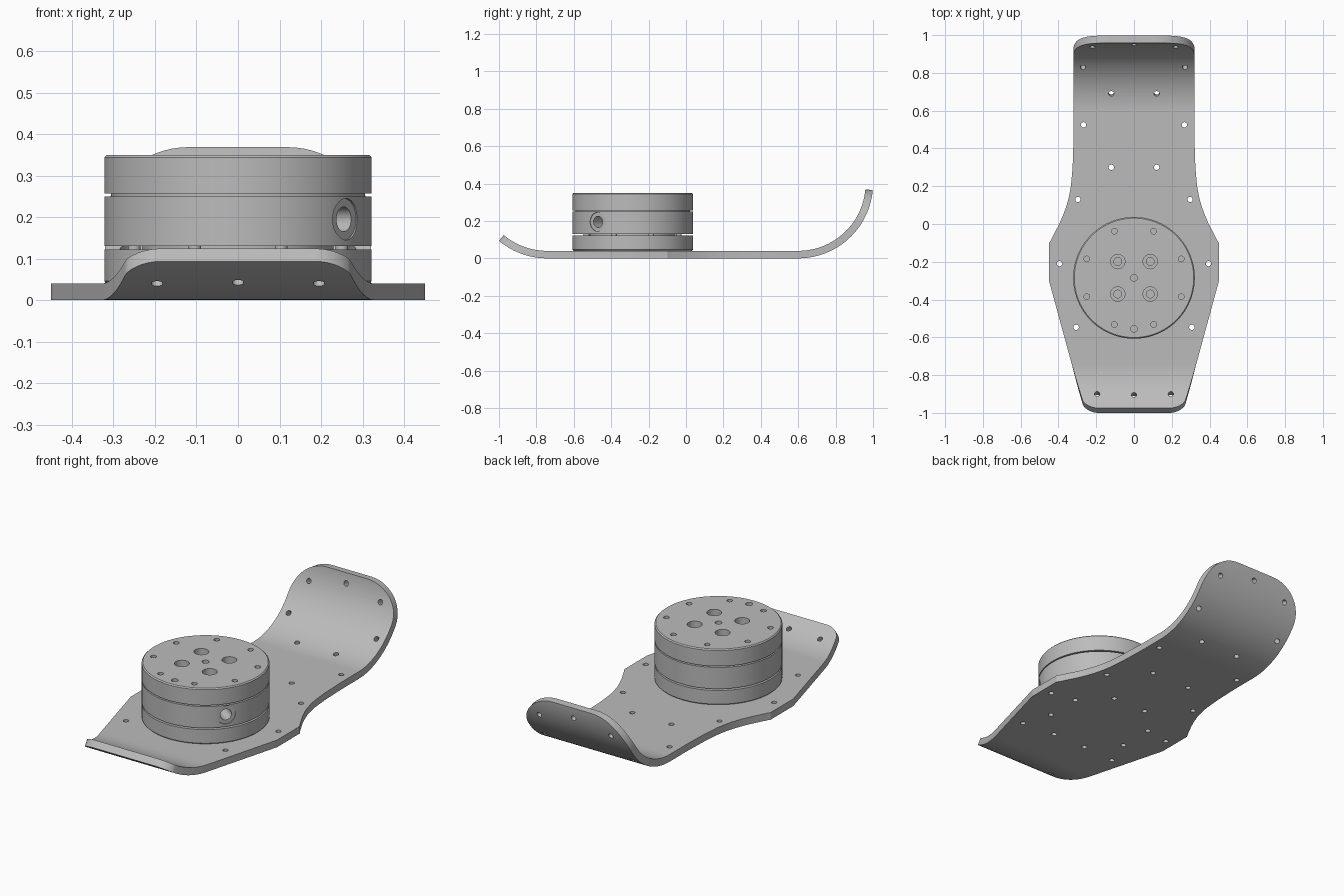
import bpy, bmesh
from math import radians, sin, cos, pi, sqrt
from mathutils import Matrix, Vector

if "Cube" in bpy.data.objects:
    bpy.data.objects.remove(bpy.data.objects["Cube"], do_unlink=True)

grey = bpy.data.materials.new("machined_grey")
grey.use_nodes = True
grey.diffuse_color = (0.5, 0.5, 0.5, 1)
grey.node_tree.nodes["Principled BSDF"].inputs["Base Color"].default_value = (0.5, 0.5, 0.5, 1)


def finish(bm, name):
    bmesh.ops.recalc_face_normals(bm, faces=bm.faces)
    mesh = bpy.data.meshes.new(name)
    bm.to_mesh(mesh)
    bm.free()
    mesh.materials.append(grey)
    obj = bpy.data.objects.new(name, mesh)
    bpy.context.collection.objects.link(obj)
    return obj


def lathe(bm, profile, matrix, steps):
    """Revolve an (r, z) profile, which starts and ends on the axis."""
    part = bmesh.new()
    verts = [part.verts.new((r, 0, z)) for r, z in profile]
    edges = [part.edges.new(pair) for pair in zip(verts, verts[1:])]
    bmesh.ops.spin(part, geom=verts + edges, cent=(0, 0, 0), axis=(0, 0, 1),
                   angle=2 * pi, steps=steps)
    bmesh.ops.remove_doubles(part, verts=part.verts, dist=1e-5)
    bmesh.ops.recalc_face_normals(part, faces=part.faces)
    part.transform(matrix)
    temp = bpy.data.meshes.new("temp")
    part.to_mesh(temp)
    part.free()
    bm.from_mesh(temp)
    bpy.data.meshes.remove(temp)


def pin(bm, matrix, radius, low, high, steps=24):
    lathe(bm, [(0, low), (radius, low), (radius, high), (0, high)], matrix, steps)


def smooth(obj):
    bpy.ops.object.select_all(action="DESELECT")
    obj.select_set(True)
    bpy.context.view_layer.objects.active = obj
    bpy.ops.object.shade_smooth_by_angle(angle=radians(30))


def cut(obj, cutter_bm):
    cutter = finish(cutter_bm, "hole_cutter")
    cutter.hide_render = True
    mod = obj.modifiers.new("holes", "BOOLEAN")
    mod.operation = "DIFFERENCE"
    mod.solver = "EXACT"
    mod.object = cutter
    bpy.context.view_layer.objects.active = obj
    bpy.ops.object.modifier_apply(modifier=mod.name)
    bpy.data.objects.remove(cutter, do_unlink=True)


# Bent plate: s runs along the middle of the sheet, curling up at both ends
THICK, BEND = 0.04, 0.38
FLAT_FRONT, FLAT_BACK = -0.743, 0.6
S_FRONT = FLAT_FRONT - BEND * radians(40)
S_BACK = FLAT_BACK + BEND * radians(85)
OUTLINE = [(S_FRONT, 0.257), (-0.3, 0.45), (-0.1, 0.45), (-0.085, 0.44), (0, 0.396),
           (0.05, 0.374), (0.1, 0.356), (0.15, 0.343), (0.2, 0.334), (0.3, 0.325),
           (0.45, 0.32), (S_BACK, 0.32)]


def frame(s):
    flat = min(max(s, FLAT_FRONT), FLAT_BACK)
    return (Matrix.Translation((0, flat, BEND + THICK / 2))
            @ Matrix.Rotation((s - flat) / BEND, 4, "X")
            @ Matrix.Translation((0, 0, -BEND)))


def corner(distance, radius, inner):
    if distance >= radius:
        return 1
    return inner + sqrt(max(0, radius ** 2 - (radius - distance) ** 2))


def half_width(s):
    width = OUTLINE[-1][1]
    for (s0, w0), (s1, w1) in zip(OUTLINE, OUTLINE[1:]):
        if s0 <= s <= s1:
            width = w0 + (w1 - w0) * (s - s0) / (s1 - s0)
            break
    return min(width, corner(s - S_FRONT, 0.1, 0.185), corner(S_BACK - s, 0.2, 0.12))


turns = [1 - cos(i * pi / 32) for i in range(17)]
stations = [S_FRONT + 0.1 * t for t in turns] + [S_BACK - 0.2 * t for t in turns]
stations += [-0.9 + 0.02 * i for i in range(93)] + [-0.085]
bm = bmesh.new()
rows = []
for s in sorted(stations):
    w, h = half_width(s), THICK / 2
    rows.append([bm.verts.new(frame(s) @ Vector(p))
                 for p in ((-w, 0, -h), (w, 0, -h), (w, 0, h), (-w, 0, h))])
for a, b in zip(rows, rows[1:]):
    for i in range(4):
        j = (i + 1) % 4
        bm.faces.new((a[i], a[j], b[j], b[i]))
bm.faces.new(rows[0])
bm.faces.new(rows[-1])
plate = finish(bm, "bent_plate")

# Screw holes through the plate, in mirrored pairs, plus those under the drum
CENTRE = Vector((0, -0.285, 0))
RING = [(sx * x, sy * y) for x, y in ((0.104, 0.247), (0.25, 0.1))
        for sx in (-1, 1) for sy in (-1, 1)]
PAIRS = [(0.22, 1.06), (0.27, 0.863), (0.12, 0.696), (0.267, 0.525), (0.12, 0.3),
         (0.297, 0.13), (0.395, -0.21), (0.306, -0.547), (0.195, -0.914)]
spots = [(side * x, s) for x, s in PAIRS for side in (-1, 1)]
spots += [(0, 1.105), (0, -0.92)]
spots += [(x, CENTRE.y + y) for x, y in RING]
cutters = bmesh.new()
for x, s in spots:
    pin(cutters, frame(s) @ Matrix.Translation((x, 0, 0)), 0.014, -0.04, 0.04)
cut(plate, cutters)
smooth(plate)

# Drum: base flange, open gap, body, shallow groove and chamfered cap
RADIUS, TOP = 0.322, 0.35
rim = RADIUS - 0.006
bm = bmesh.new()
lathe(bm, [(0, THICK), (rim, THICK), (RADIUS, 0.046), (RADIUS, 0.122), (0.23, 0.122),
           (0.23, 0.131), (RADIUS, 0.131), (RADIUS, 0.25), (0.306, 0.25), (0.306, 0.257),
           (RADIUS, 0.257), (RADIUS, 0.344), (rim, TOP), (0, TOP)],
      Matrix.Translation(CENTRE), 96)
drum = finish(bm, "drum")

cutters = bmesh.new()
# Ring of small holes in the cap and in the flange underneath
for x, y in RING:
    at = Matrix.Translation(CENTRE + Vector((x, y, 0)))
    pin(cutters, at, 0.015, TOP - 0.06, TOP + 0.02)
    pin(cutters, at, 0.014, 0.02, 0.1)
# Centre and front dowel holes
for y in (0, -0.27):
    pin(cutters, Matrix.Translation(CENTRE + Vector((0, y, 0))), 0.018, TOP - 0.03, TOP + 0.02)
# Four counterbored holes
bore = [(0, TOP - 0.085), (0.021, TOP - 0.085), (0.021, TOP - 0.045),
        (0.038, TOP - 0.045), (0.038, TOP + 0.02), (0, TOP + 0.02)]
for sx in (-1, 1):
    for sy in (-1, 1):
        lathe(cutters, bore, Matrix.Translation(CENTRE + Vector((sx, sy, 0)) * 0.086), 32)
# Spot-faced port in the side wall
port = [(0, 0.17), (0.03, 0.17), (0.03, RADIUS - 0.007), (0.05, RADIUS - 0.007),
        (0.05, RADIUS + 0.03), (0, RADIUS + 0.03)]
aim = Vector((cos(radians(-36)), sin(radians(-36)), 0)).to_track_quat("Z", "Y").to_matrix().to_4x4()
lathe(cutters, port, Matrix.Translation(CENTRE + Vector((0, 0, 0.195))) @ aim, 40)
cut(drum, cutters)
smooth(drum)

# Small spacers bridging the open gap
bm = bmesh.new()
for x, y in RING:
    pin(bm, Matrix.Translation(CENTRE + Vector((x, y, 0))), 0.015, 0.12, 0.133)
smooth(finish(bm, "gap_spacers"))
